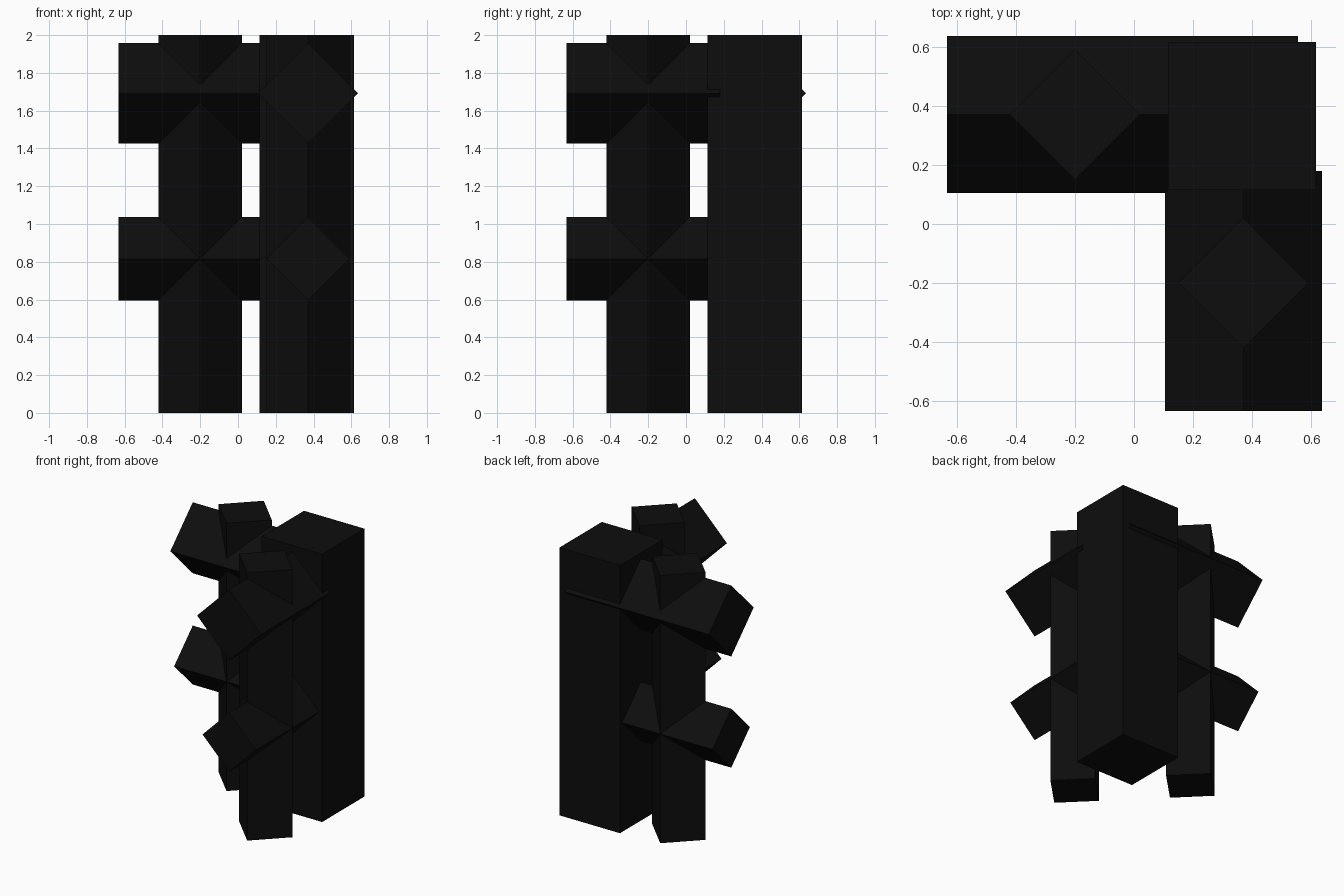
import bpy
import bmesh
import math
from mathutils import Vector

if "Cube" in bpy.data.objects:
    bpy.data.objects.remove(bpy.data.objects["Cube"])

black = bpy.data.materials.new("near_black")
black.diffuse_color = (0.004, 0.004, 0.004, 1)
black.use_nodes = True
black.node_tree.nodes["Principled BSDF"].inputs["Base Color"].default_value = black.diffuse_color


def bar(name, start, end, axis, radius, turn=0.0):
    """Square bar from start to end along an axis; turn 0 sets it corner-out."""
    a = "xyz".index(axis)
    bm = bmesh.new()
    rings = []
    for p in (Vector(start), Vector(end)):
        ring = []
        for i in range(4):
            ang = turn + i * math.pi / 2
            v = p.copy()
            v[(a + 1) % 3] += radius * math.cos(ang)
            v[(a + 2) % 3] += radius * math.sin(ang)
            ring.append(bm.verts.new(v))
        rings.append(ring)
    bm.faces.new(rings[0])
    bm.faces.new(rings[1])
    for i in range(4):
        j = (i + 1) % 4
        bm.faces.new((rings[0][i], rings[0][j], rings[1][j], rings[1][i]))
    bmesh.ops.recalc_face_normals(bm, faces=bm.faces[:])
    mesh = bpy.data.meshes.new(name)
    bm.to_mesh(mesh)
    bm.free()
    mesh.materials.append(black)
    bpy.context.collection.objects.link(bpy.data.objects.new(name, mesh))


C = 0.365   # corner post centre in x and y
R = 0.37    # rail line

# Corner post
bar("corner_post", (C, C, 0), (C, C, 2), "z", 0.25 * math.sqrt(2), math.pi / 4)

# Diamond-section pickets, one on each wing
bar("side_picket", (-0.2, R, 0), (-0.2, R, 2), "z", 0.22)
bar("front_picket", (R, -0.2, 0), (R, -0.2, 2), "z", 0.22)

# Diamond-section rails running into the post
for level, z, r in (("upper", 1.692, 0.265), ("lower", 0.816, 0.22)):
    bar(level + "_side_rail", (-0.633, R, z), (0.555, R, z), "x", r)
    bar(level + "_front_rail", (R, -0.633, z), (R, 0.18, z), "y", r)
